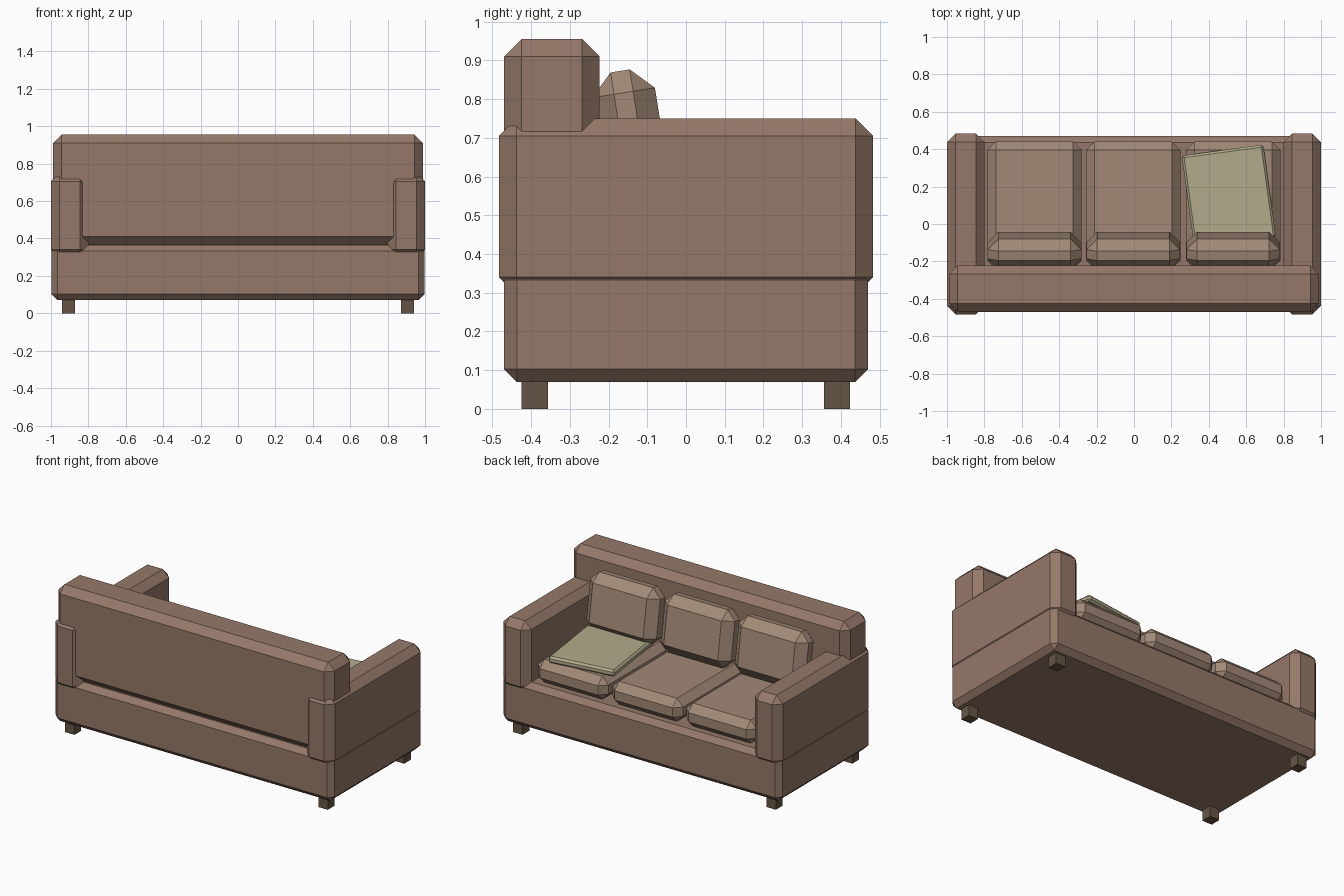
import bpy, bmesh
from math import radians

if "Cube" in bpy.data.objects:
    bpy.data.objects.remove(bpy.data.objects["Cube"])


def material(name, rgb):
    m = bpy.data.materials.new(name)
    m.diffuse_color = (*rgb, 1)
    m.use_nodes = True
    m.node_tree.nodes["Principled BSDF"].inputs["Base Color"].default_value = m.diffuse_color
    return m


BODY = material("brown_fabric", (0.30, 0.19, 0.14))
CUSHION = material("light_brown_fabric", (0.36, 0.25, 0.18))
GREEN = material("olive_fabric", (0.45, 0.41, 0.26))
WOOD = material("dark_wood", (0.13, 0.09, 0.06))


def box(name, lo, hi, bevel, mat, rot=(0, 0, 0)):
    """Chamfered box between two corners, turned about its centre."""
    bm = bmesh.new()
    bmesh.ops.create_cube(bm, size=1)
    bmesh.ops.scale(bm, vec=[b - a for a, b in zip(lo, hi)], verts=bm.verts)
    if bevel:
        bmesh.ops.bevel(bm, geom=bm.edges[:], offset=bevel, segments=1,
                        profile=0.5, affect='EDGES')
    me = bpy.data.meshes.new(name)
    bm.to_mesh(me)
    bm.free()
    me.materials.append(mat)
    ob = bpy.data.objects.new(name, me)
    ob.location = [(a + b) / 2 for a, b in zip(lo, hi)]
    ob.rotation_euler = rot
    bpy.context.collection.objects.link(ob)
    return ob


# Base and backrest
box("base", (-0.998, -0.47, 0.07), (0.998, 0.47, 0.366), 0.033, BODY)
box("backrest", (-0.988, -0.47, 0.365), (0.988, -0.223, 0.955), 0.045, BODY)

# Arms and feet, mirrored left and right
for side, s in (("left", -1), ("right", 1)):
    x0, x1 = sorted((0.80 * s, 1.0 * s))
    box(side + "_arm", (x0, -0.483, 0.295), (x1, 0.483, 0.75), 0.045, BODY)
    x0, x1 = sorted((0.872 * s, 0.94 * s))
    for end, y in (("back", -0.425), ("front", 0.356)):
        box(f"{end}_{side}_foot", (x0, y, 0), (x1, y + 0.068, 0.075), 0, WOOD)

# Three seat cushions with three leaning back cushions
for i, x in enumerate((-0.532, -0.004, 0.53)):
    box(f"seat_cushion_{i + 1}", (x - 0.252, -0.24, 0.365),
        (x + 0.252, 0.44, 0.515), 0.045, CUSHION)
    box(f"back_cushion_{i + 1}", (x - 0.25, -0.224, 0.515),
        (x + 0.25, -0.06, 0.875), 0.057, CUSHION, (radians(9), 0, 0))

# Flat throw pillow lying on one seat
box("throw_pillow", (0.287, -0.103, 0.512), (0.727, 0.397, 0.556), 0.012,
    GREEN, (0, 0, radians(7.8)))
